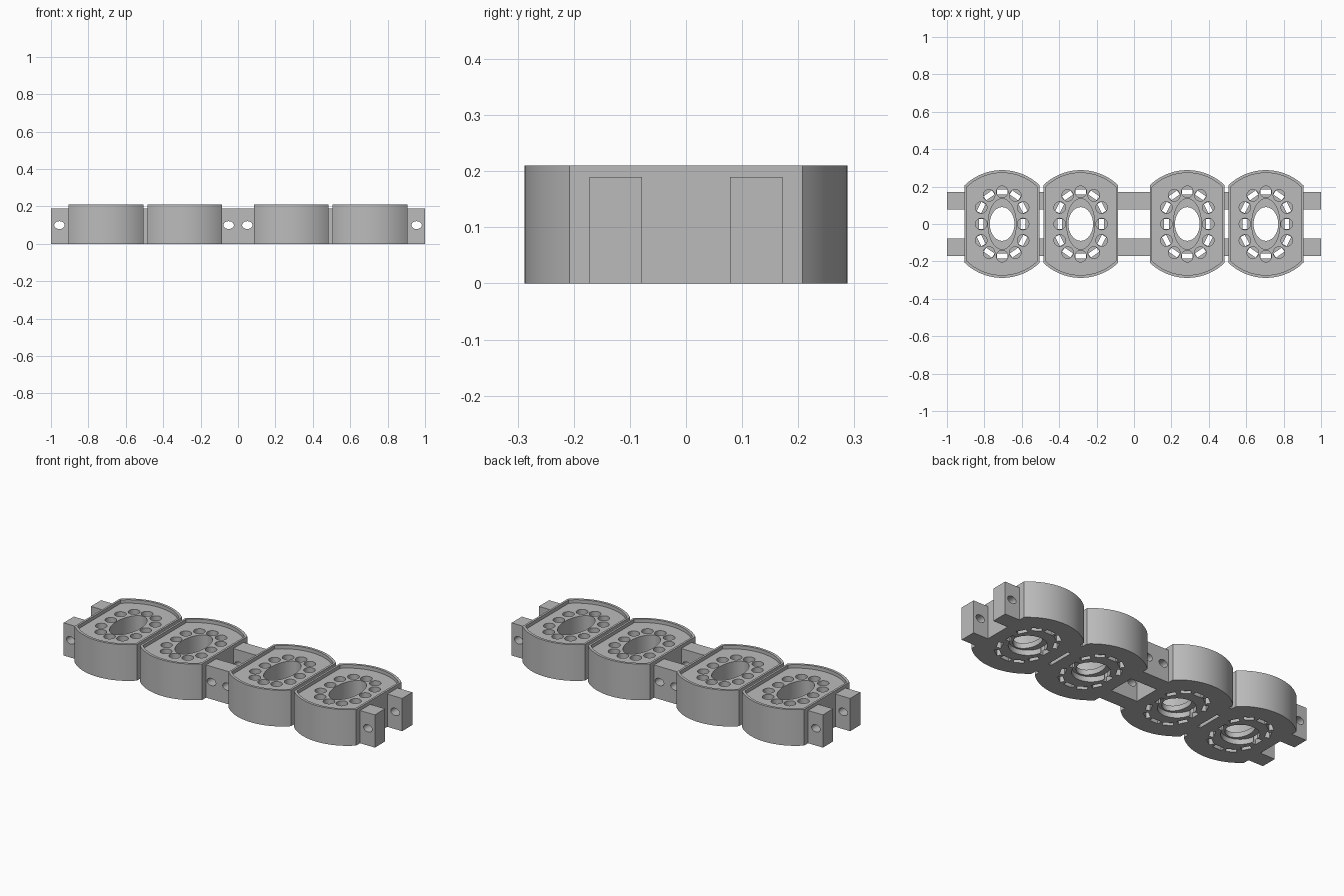
import bpy, bmesh, math
from mathutils import Matrix

cube = bpy.data.objects.get("Cube")
if cube:
    bpy.data.objects.remove(cube)

grey = bpy.data.materials.new("grey_plastic")
grey.use_nodes = True
COLOUR = (0.5, 0.5, 0.5, 1)
grey.diffuse_color = COLOUR
grey.node_tree.nodes["Principled BSDF"].inputs["Base Color"].default_value = COLOUR

HEIGHT, FLOOR, PLATE = 0.21, 0.19, 0.03
HALF_W, RADIUS = 0.2, 0.288


def ellipse(cx, cy, rx, ry, n=32):
    return [(cx + rx * math.cos(2 * math.pi * i / n),
             cy + ry * math.sin(2 * math.pi * i / n)) for i in range(n)]


def clipped_disc(r, half_w, n=32):
    """Disc of radius r with its two sides cut flat at x = +-half_w."""
    a = math.acos(half_w / r)
    arc = [a + (math.pi - 2 * a) * i / n for i in range(n + 1)]
    return [(r * math.cos(t + k), r * math.sin(t + k)) for k in (0, math.pi) for t in arc]


def slot(cx, cy, angle, length, width):
    u, v = (math.cos(angle), math.sin(angle)), (-math.sin(angle), math.cos(angle))
    return [(cx + a * length * u[0] + b * width * v[0],
             cy + a * length * u[1] + b * width * v[1])
            for a, b in ((-.5, -.5), (.5, -.5), (.5, .5), (-.5, .5))]


def prisms(name, outlines, z0, z1, turn=None):
    """Upright solids from flat outlines, all in one mesh."""
    bm = bmesh.new()
    for pts in outlines:
        face = bm.faces.new([bm.verts.new((x, y, z0)) for x, y in pts])
        ext = bmesh.ops.extrude_face_region(bm, geom=[face])["geom"]
        top = [g for g in ext if isinstance(g, bmesh.types.BMVert)]
        bmesh.ops.translate(bm, verts=top, vec=(0, 0, z1 - z0))
    if turn:
        bm.transform(turn)
    bmesh.ops.recalc_face_normals(bm, faces=bm.faces)
    mesh = bpy.data.meshes.new(name)
    bm.to_mesh(mesh)
    bm.free()
    mesh.materials.append(grey)
    obj = bpy.data.objects.new(name, mesh)
    bpy.context.collection.objects.link(obj)
    return obj


def activate(obj):
    bpy.ops.object.select_all(action='DESELECT')
    obj.select_set(True)
    bpy.context.view_layer.objects.active = obj


def cut(obj, cutter):
    mod = obj.modifiers.new("cut", 'BOOLEAN')
    mod.operation, mod.solver, mod.object = 'DIFFERENCE', 'EXACT', cutter
    activate(obj)
    bpy.ops.object.modifier_apply(modifier=mod.name)
    bpy.data.objects.remove(cutter)


def smooth(obj):
    activate(obj)
    bpy.ops.object.shade_smooth_by_angle(angle=math.radians(30))


# Ring of twelve round holes, mirrored from one quarter
ring = [(0, s * .172) for s in (1, -1)] + [(s * .112, 0) for s in (1, -1)]
ring += [(sx * x, sy * y) for x, y in ((.07, .153), (.112, .088))
         for sx in (1, -1) for sy in (1, -1)]

# Housing: rimmed block with a floor, deep holes and a slotted base plate
housing = prisms("housing", [clipped_disc(RADIUS, HALF_W)], 0, HEIGHT)
cut(housing, prisms("rim_recess", [clipped_disc(RADIUS - .015, HALF_W - .012)], FLOOR, 1))
wells = [ellipse(x, y, .031, .031, 24) for x, y in ring] + [ellipse(0, 0, .09, .14, 48)]
wells[-1] = ellipse(0, 0, .075, .135, 48)
cut(housing, prisms("wells", wells, .06, 1))
cut(housing, prisms("round_wells", wells[:-1], PLATE, .1))
slots = [slot(x, y, math.atan2(y / .172, x / .112) + math.pi / 2, .055, .026) for x, y in ring]
cut(housing, prisms("base_slots", slots, -1, .05))
cut(housing, prisms("throat", [ellipse(0, 0, .066, .09, 48)], -1, .1))
cut(housing, prisms("base_recess", [ellipse(0, 0, .1, .1, 48)], -1, PLATE))
smooth(housing)
housing.location.x = -.705
for i, x in enumerate((-.285, .285, .705)):
    copy = housing.copy()
    copy.name = f"housing_{i + 2}"
    copy.location.x = x
    bpy.context.collection.objects.link(copy)

# Links: paired bars between housings and at both ends, with cross holes
SPANS = {"left_end": (.905, 1, [.955]), "right_end": (-1, -.905, [-.955]),
         "centre": (-.085, .085, [-.05, .05]),
         "left_bridge": (.485, .505, []), "right_bridge": (-.505, -.485, [])}
for name, (x0, x1, holes) in SPANS.items():
    for side, y0, y1 in (("front", -.172, -.078), ("back", .078, .172)):
        bar = prisms(f"{name}_{side}_link", [[(x0, y0), (x1, y0), (x1, y1), (x0, y1)]], 0, FLOOR)
        if holes:
            cut(bar, prisms("pin_holes", [ellipse(x, .1, .028, .021, 24) for x in holes],
                            -1, 1, Matrix.Rotation(math.pi / 2, 4, 'X')))
            smooth(bar)
